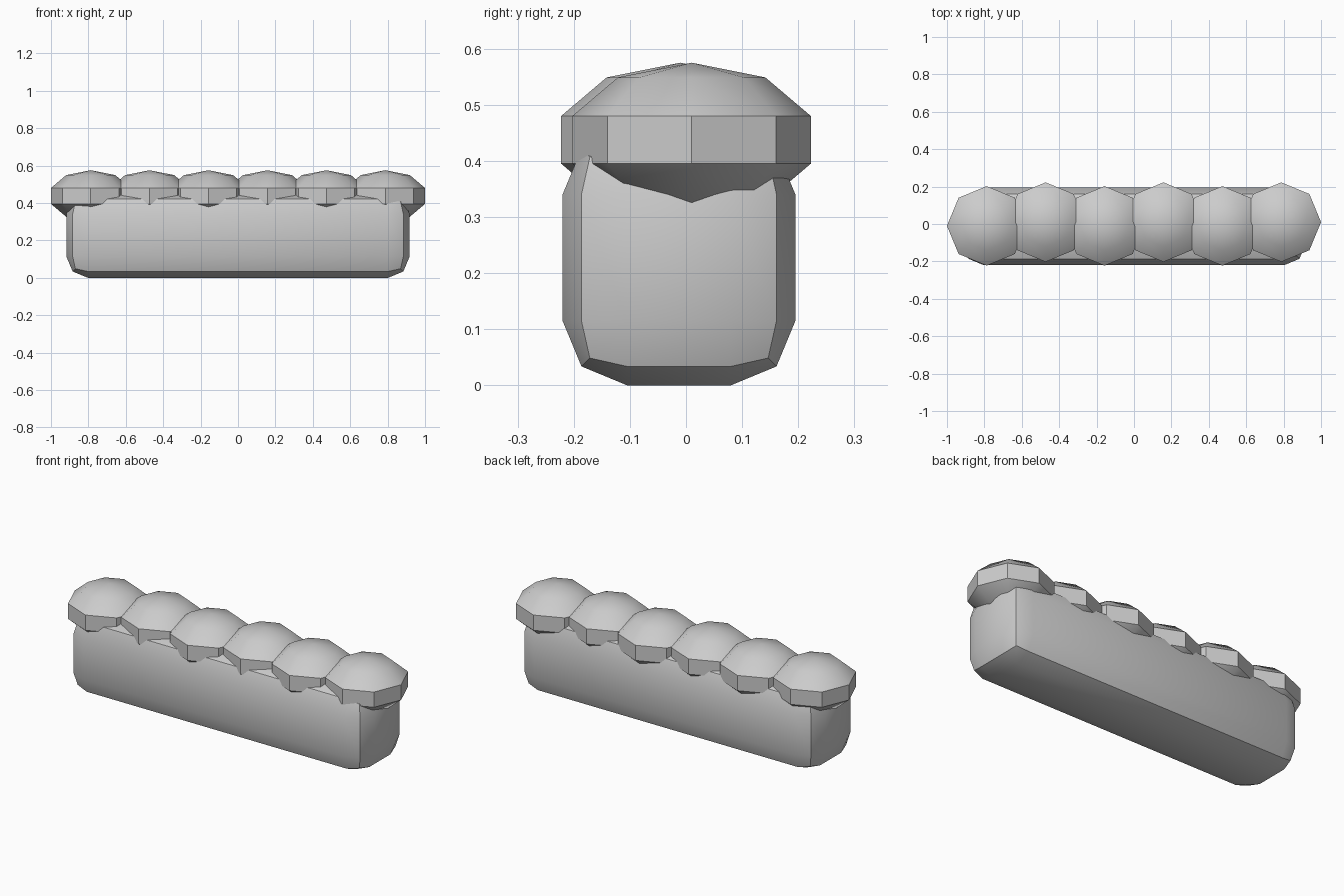
import bpy

if "Cube" in bpy.data.objects:
    bpy.data.objects.remove(bpy.data.objects["Cube"])

SMOOTH = 0.53  # about 30 degrees


def smooth(obj):
    bpy.ops.object.select_all(action='DESELECT')
    obj.select_set(True)
    bpy.context.view_layer.objects.active = obj
    bpy.ops.object.shade_smooth_by_angle(angle=SMOOTH)


# Planter box with rounded edges
bpy.ops.mesh.primitive_cube_add(size=1, location=(0, -0.0125, 0.2275))
box = bpy.context.object
box.name = "planter_box"
box.scale = (1.836, 0.415, 0.455)
bpy.ops.object.transform_apply(location=False, rotation=False, scale=True)
bevel = box.modifiers.new("rounded_edges", 'BEVEL')
bevel.width = 0.115
bevel.segments = 2
bevel.limit_method = 'NONE'
bpy.ops.object.modifier_apply(modifier=bevel.name)
smooth(box)

# Row of six squashed bushes, alternately nudged front and back
for i in range(6):
    x = (i - 2.5) * 0.315
    y = -0.01 if i % 2 == 0 else 0.01
    bpy.ops.mesh.primitive_uv_sphere_add(segments=8, ring_count=5, radius=1,
                                         location=(x, y, 0.4375))
    bush = bpy.context.object
    bush.name = f"bush_{i + 1}"
    bush.scale = (0.2235, 0.2235, 0.1375)
    bpy.ops.object.transform_apply(location=False, rotation=False, scale=True)
    smooth(bush)
